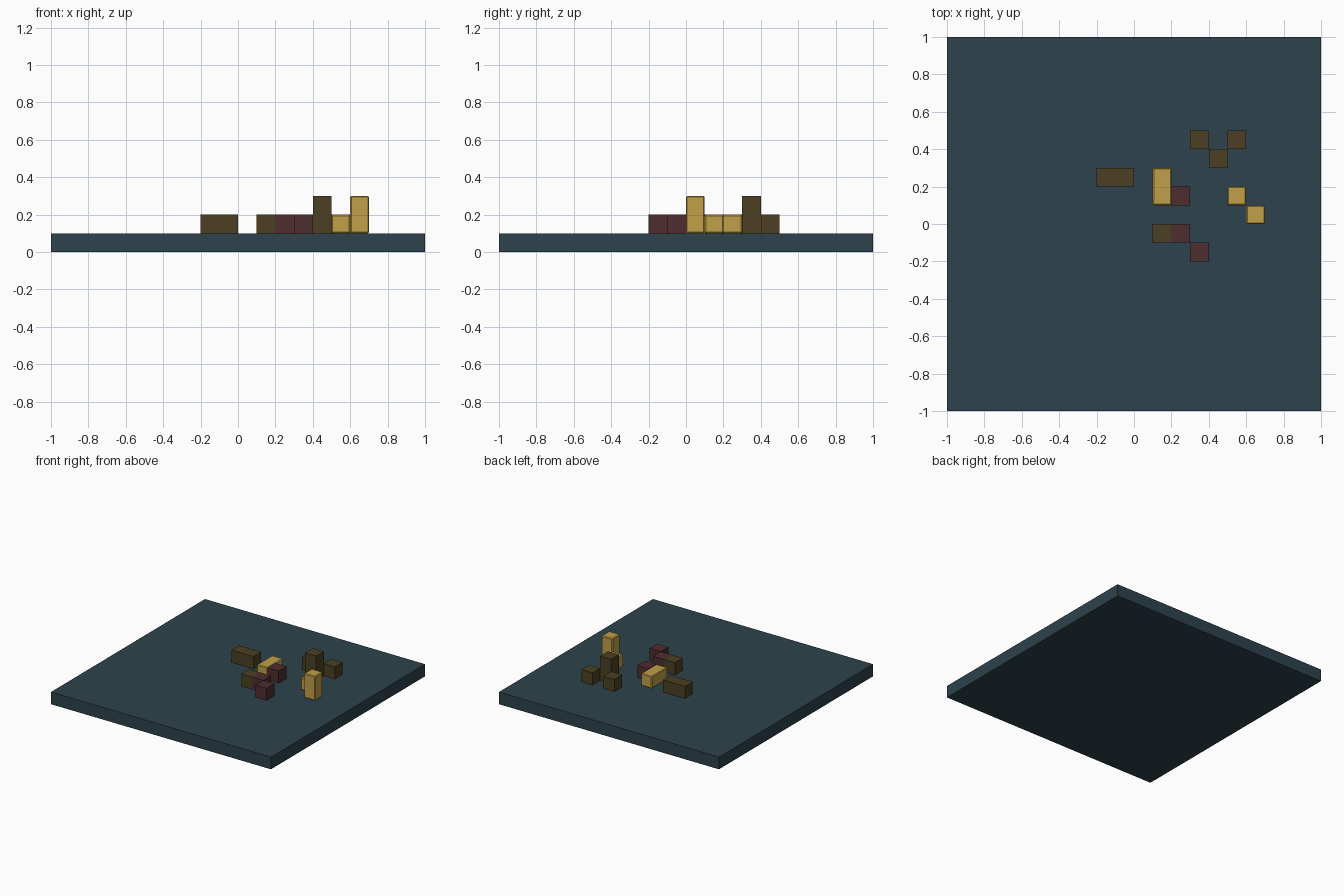
import bpy

old = bpy.data.objects.get("Cube")
if old:
    bpy.data.objects.remove(old, do_unlink=True)

CELL = 0.1


def material(name, rgb):
    """Flat material from 0-255 sRGB, converted to linear."""
    lin = [((c / 255 + 0.055) / 1.055) ** 2.4 for c in rgb]
    mat = bpy.data.materials.new(name)
    mat.use_nodes = True
    mat.diffuse_color = (*lin, 1)
    bsdf = mat.node_tree.nodes["Principled BSDF"]
    bsdf.inputs["Base Color"].default_value = (*lin, 1)
    return mat


slate = material("slate blue", (46, 66, 76))
brown = material("dark olive brown", (76, 64, 35))
maroon = material("dark maroon", (78, 45, 47))
gold = material("gold", (192, 160, 72))


def block(name, mat, corner, size, bevel=0):
    """Box from its lowest corner and size, both counted in cells."""
    centre = [(c + s / 2) * CELL for c, s in zip(corner, size)]
    bpy.ops.mesh.primitive_cube_add(size=1, location=centre)
    ob = bpy.context.object
    ob.name = name
    ob.scale = [s * CELL for s in size]
    bpy.ops.object.transform_apply(location=False, rotation=False, scale=True)
    ob.data.materials.append(mat)
    if bevel:
        mod = ob.modifiers.new("Bevel", "BEVEL")
        mod.width = bevel
        mod.segments = 1
    return ob


# Base slab
block("base_slab", slate, (-10, -10, 0), (20, 20, 1))

# Brown blocks
block("brown_bar", brown, (-2, 2, 1), (2, 1, 1))
block("brown_tower", brown, (4, 3, 1), (1, 1, 2))
for name, x, y in (("back_right", 3, 4), ("back_left", 5, 4), ("front", 1, -1)):
    block("brown_block_" + name, brown, (x, y, 1), (1, 1, 1))

# Maroon blocks
for name, x, y in (("back", 2, 1), ("middle", 2, -1), ("front", 3, -2)):
    block("maroon_block_" + name, maroon, (x, y, 1), (1, 1, 1))

# Gold blocks with softened edges
block("gold_bar", gold, (1, 1, 1), (1, 2, 1), bevel=0.006)
block("gold_block", gold, (5, 1, 1), (1, 1, 1), bevel=0.006)
block("gold_tower", gold, (6, 0, 1), (1, 1, 2), bevel=0.006)
